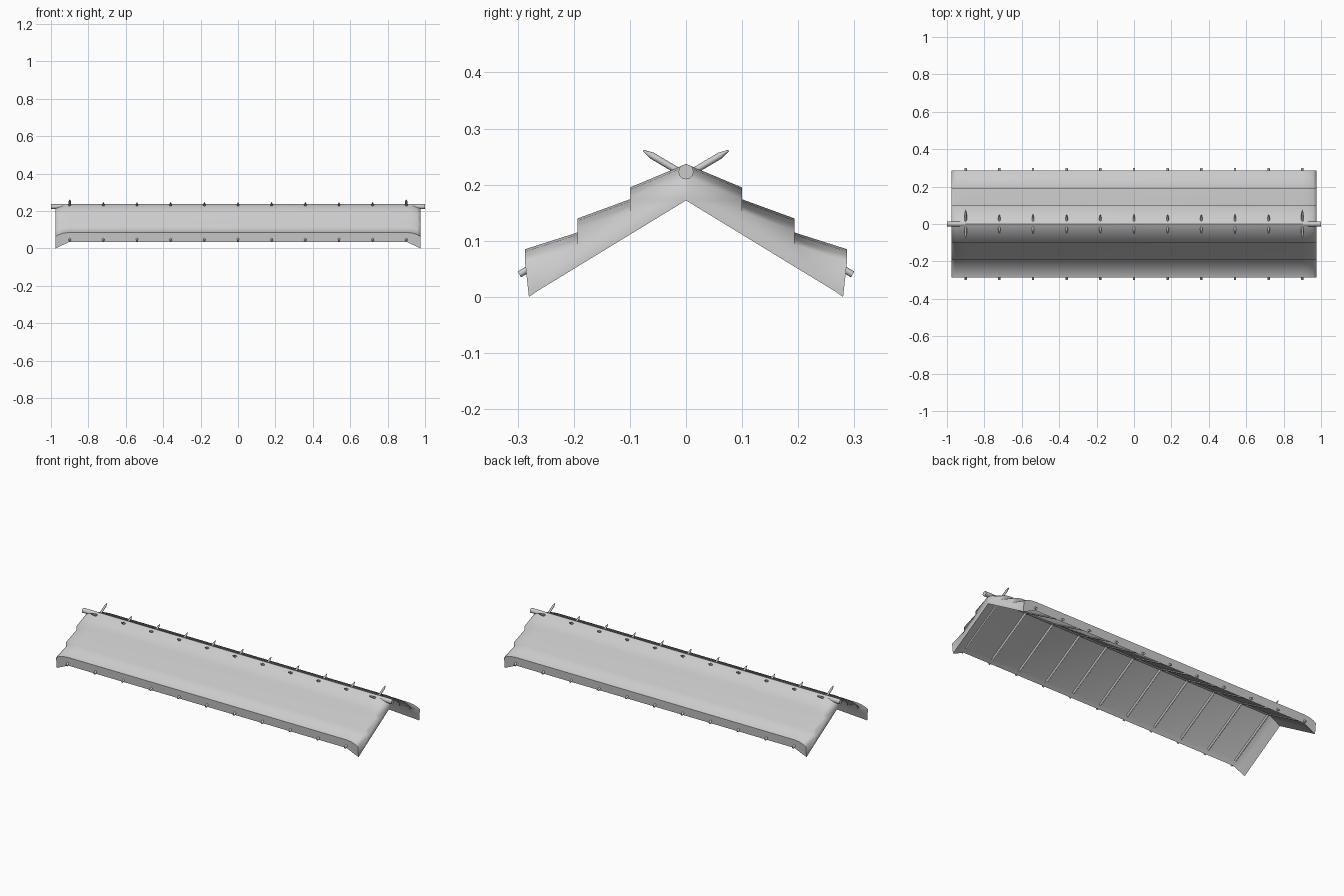
import bpy, bmesh, math
from mathutils import Vector

cube = bpy.data.objects.get("Cube")
if cube:
    bpy.data.objects.remove(cube, do_unlink=True)

grey = bpy.data.materials.new("pale grey")
grey.use_nodes = True
colour = (0.6, 0.6, 0.6, 1)
grey.diffuse_color = colour
grey.node_tree.nodes["Principled BSDF"].inputs["Base Color"].default_value = colour


def finish(bm, name, angle):
    bmesh.ops.recalc_face_normals(bm, faces=bm.faces[:])
    mesh = bpy.data.meshes.new(name)
    bm.to_mesh(mesh)
    bm.free()
    mesh.materials.append(grey)
    obj = bpy.data.objects.new(name, mesh)
    bpy.context.collection.objects.link(obj)
    bpy.ops.object.select_all(action='DESELECT')
    obj.select_set(True)
    bpy.context.view_layer.objects.active = obj
    bpy.ops.object.shade_smooth_by_angle(angle=math.radians(angle))
    return obj


# Stepped thatch: outer layers, then eave lip and underside (distance from ridge, height)
OUTER = [(0, 0.237), (0.1, 0.195), (0.1, 0.174), (0.193, 0.14), (0.193, 0.115), (0.287, 0.085)]
UNDER_MID = [(0.283, 0.035), (0.262, 0.061), (0, 0.216)]
UNDER_END = [(0.28, 0.0), (0.264, 0.011), (0, 0.172)]


def section(sag, blend):
    top = [(u, z - sag) for u, z in OUTER]
    low = [(a + (c - a) * blend, b + (d - b) * blend)
           for (a, b), (c, d) in zip(UNDER_MID, UNDER_END)]
    return top + low


# Stations along the ridge: position, droop of the thatch, blend to the end underside
HALF = [(0.9, 0, 0), (0.935, 0.004, 0.47), (0.958, 0.012, 0.77), (0.975, 0.022, 1)]
STATIONS = [(-x, s, b) for x, s, b in reversed(HALF)] + HALF


def roof_slope(name, side):
    bm = bmesh.new()
    rings = [[bm.verts.new((x, side * u, z)) for u, z in section(s, b)] for x, s, b in STATIONS]
    for r, q in zip(rings, rings[1:]):
        for i in range(len(r) - 1):
            bm.faces.new((r[i], r[i + 1], q[i + 1], q[i]))
    for ring in (rings[0], rings[-1]):
        bm.faces.new(ring)
    return finish(bm, name, 75)


roof_slope("front_thatch", -1)
roof_slope("back_thatch", 1)


# Round pole with optional tapered point at its end
def pole(name, start, end, radius, point=0.0, sides=8):
    start, end = Vector(start), Vector(end)
    axis = (end - start).normalized()
    turn = axis.to_track_quat('Z', 'Y')
    stops = [(start, radius), (end - axis * point, radius)]
    if point:
        stops.append((end, radius * 0.25))
    bm = bmesh.new()
    rings = []
    for centre, r in stops:
        rings.append([bm.verts.new(centre + turn @ Vector((
            r * math.cos(math.tau * k / sides), r * math.sin(math.tau * k / sides), 0)))
            for k in range(sides)])
    for a, b in zip(rings, rings[1:]):
        for k in range(sides):
            j = (k + 1) % sides
            bm.faces.new((a[k], a[j], b[j], b[k]))
    bm.faces.new(rings[0])
    bm.faces.new(rings[-1])
    return finish(bm, name, 50)


pole("ridge_pole", (-1, 0, 0.223), (1, 0, 0.223), 0.0135, sides=12)

# Crossed rafters; the outermost pairs reach further past the ridge
for i in range(11):
    x = (i - 5) * 0.18
    reach = 0.076 if i in (0, 10) else 0.05
    for side, label in ((-1, "front"), (1, "back")):
        def at(u):
            return (x, side * u, 0.216 - 0.592 * u)
        pole(f"{label}_rafter_{i + 1}", at(0.297), at(-reach), 0.006, point=0.018)
